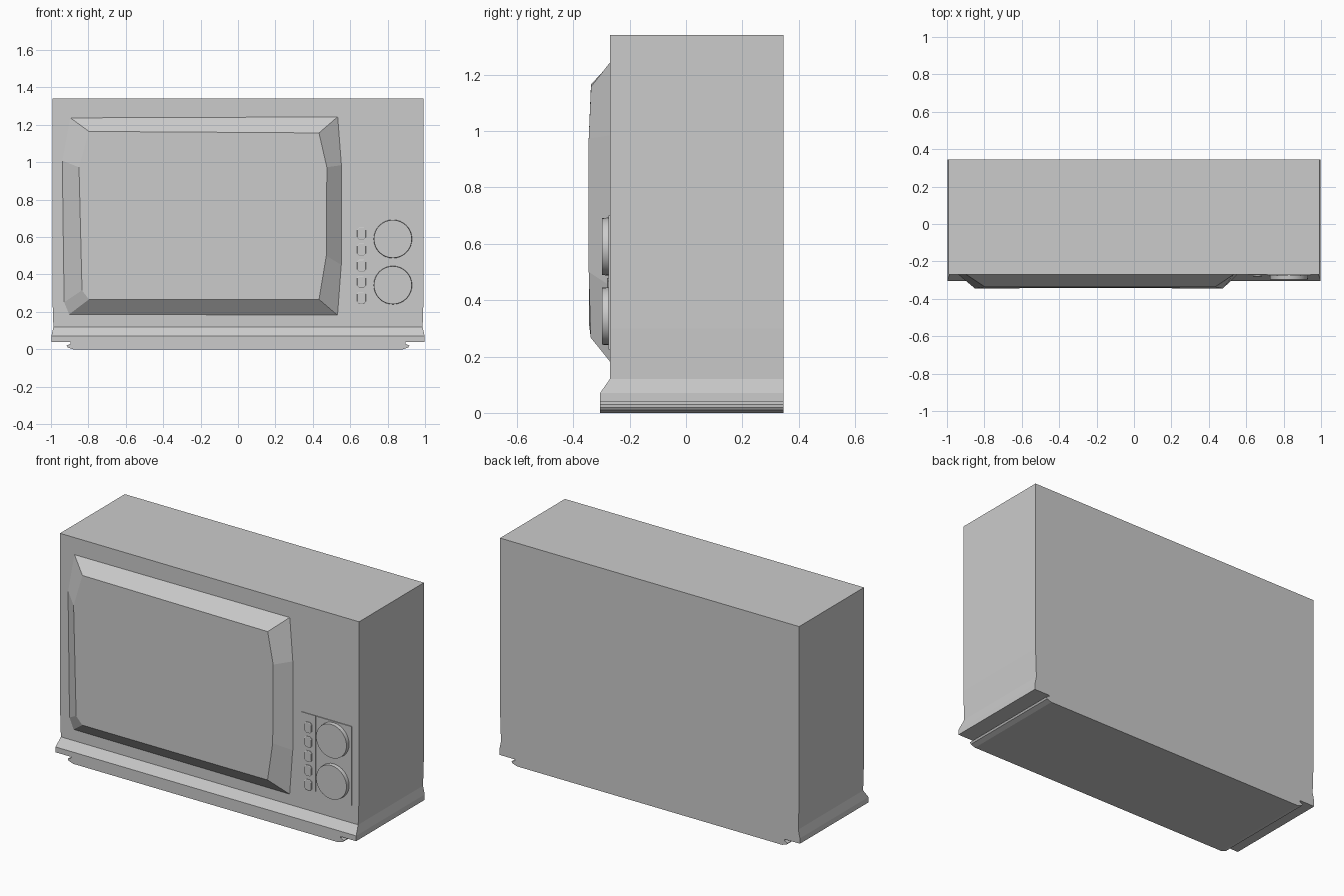
import bpy, bmesh, math

if "Cube" in bpy.data.objects:
    bpy.data.objects.remove(bpy.data.objects["Cube"])

BACK, FRONT = 0.345, -0.27


def loft(name, rings, smooth=False):
    """Join equal-length rings of points with quads and cap both ends."""
    bm = bmesh.new()
    vs = [[bm.verts.new(p) for p in ring] for ring in rings]
    n = len(vs[0])
    for a, b in zip(vs, vs[1:]):
        for i in range(n):
            j = (i + 1) % n
            bm.faces.new((a[i], a[j], b[j], b[i]))
    bm.faces.new(vs[0])
    bm.faces.new(vs[-1])
    bmesh.ops.recalc_face_normals(bm, faces=bm.faces)
    me = bpy.data.meshes.new(name)
    bm.to_mesh(me)
    bm.free()
    ob = bpy.data.objects.new(name, me)
    bpy.context.collection.objects.link(ob)
    if smooth:
        bpy.context.view_layer.objects.active = ob
        ob.select_set(True)
        bpy.ops.object.shade_smooth_by_angle(angle=math.radians(30))
        ob.select_set(False)
    return ob


def slab(name, x0, x1, z0, z1, y):
    outline = [(x0, z0), (x1, z0), (x1, z1), (x0, z1)]
    return loft(name, [[(x, yy, z) for x, z in outline] for yy in (FRONT + 0.005, y)])


# cabinet with flared skirt at the bottom
skirt = [(0.038, 0.998, -0.305), (0.07, 0.998, -0.305), (0.12, 0.987, FRONT),
         (0.30, 0.993, FRONT), (1.34, 0.993, FRONT)]
loft("cabinet", [[(-w, y, z), (w, y, z), (w, BACK, z), (-w, BACK, z)]
                 for z, w, y in skirt])

# plinth running the full depth
half = [(0.895, 0.039), (0.895, 0.03), (0.917, 0.02), (0.91, 0.01), (0.88, 0.0)]
plinth = half + [(-x, z) for x, z in reversed(half)]
loft("plinth", [[(x, y, z) for x, z in plinth] for y in (-0.305, BACK)])

# raised screen: outer outline on the cabinet, inner outline on the front
outer = [(-0.90, 1.24), (0.535, 1.245), (0.555, 0.985), (0.555, 0.45),
         (0.535, 0.18), (-0.905, 0.185), (-0.932, 0.25), (-0.942, 1.01)]
inner = [(-0.797, -0.337, 1.165), (0.433, -0.337, 1.157), (0.475, -0.345, 0.973),
         (0.472, -0.345, 0.50), (0.433, -0.338, 0.267), (-0.797, -0.338, 0.267),
         (-0.834, -0.344, 0.315), (-0.85, -0.345, 0.973)]
loft("screen", [[(x, FRONT + 0.002, z) for x, z in outer], inner])

# control panel plates
slab("button_plate", 0.61, 0.706, 0.245, 0.70, -0.274)
slab("dial_plate", 0.712, 0.945, 0.225, 0.70, -0.275)

# column of push buttons with clipped corners
for k in range(5):
    cz = 0.275 + 0.086 * k
    w, h, c = 0.024, 0.032, 0.011
    octagon = [(w - c, -h), (w, c - h), (w, h - c), (w - c, h),
               (c - w, h), (-w, h - c), (-w, c - h), (c - w, -h)]
    loft(f"button_{k + 1}", [[(0.66 + x * s, y, cz + z * s) for x, z in octagon]
                             for y, s in ((FRONT, 1), (-0.279, 1), (-0.281, 0.9))])

# two round dials
for label, cz in (("upper", 0.59), ("lower", 0.343)):
    rings = [[(0.828 + r * math.cos(a), y, cz + r * math.sin(a))
              for a in (math.tau * i / 32 for i in range(32))]
             for y, r in ((FRONT, 0.103), (-0.298, 0.101))]
    loft(f"{label}_dial", rings, smooth=True)
